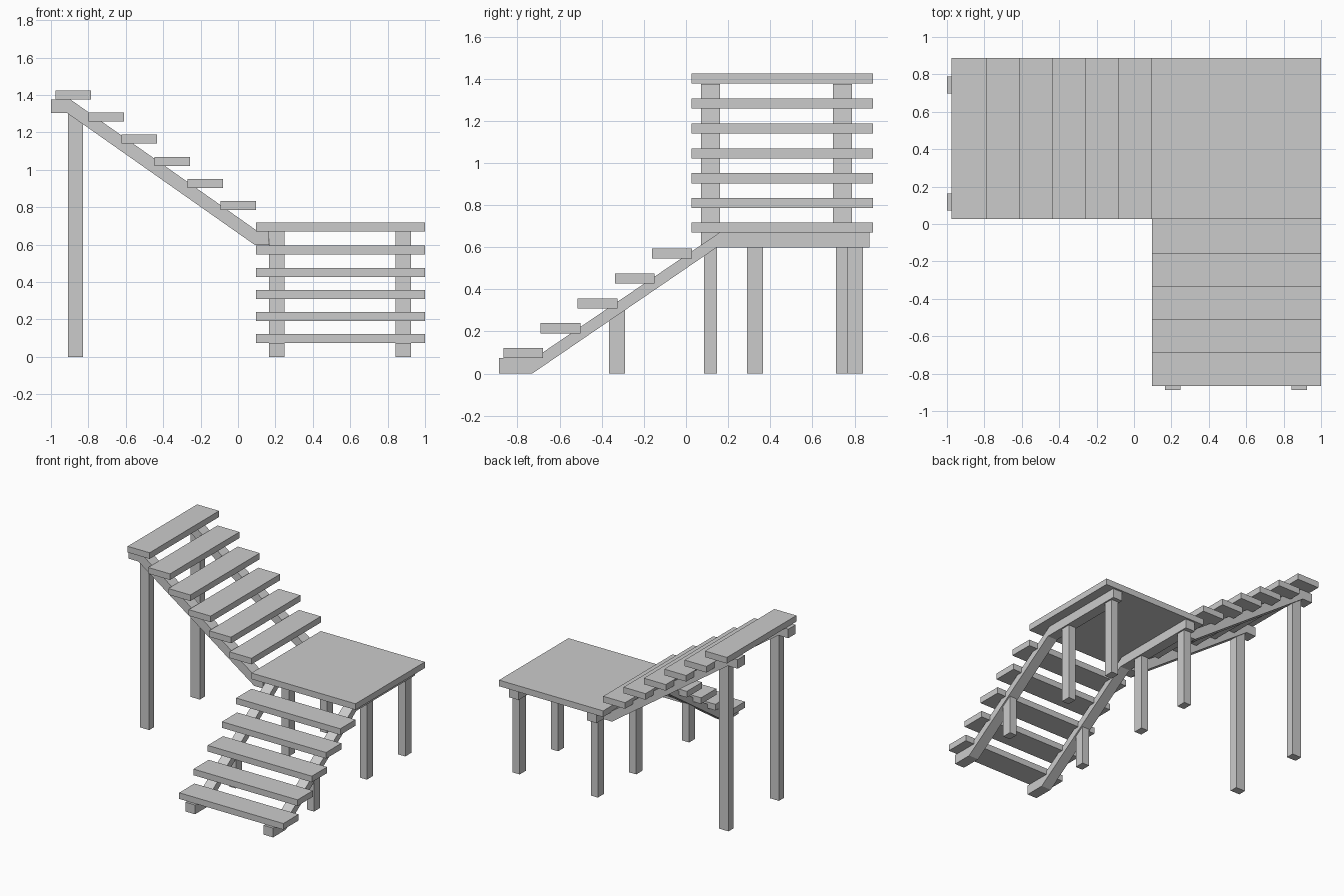
import bpy

if "Cube" in bpy.data.objects:
    bpy.data.objects.remove(bpy.data.objects["Cube"])


def prism(name, profile, place):
    """Extrude a 2D profile between two positions; place(k, a, b) gives each 3D point."""
    n = len(profile)
    verts = [place(k, a, b) for k in (0, 1) for a, b in profile]
    faces = [tuple(range(n)), tuple(range(2 * n - 1, n - 1, -1))]
    faces += [(i, i + n, (i + 1) % n + n, (i + 1) % n) for i in range(n)]
    mesh = bpy.data.meshes.new(name)
    mesh.from_pydata(verts, [], faces)
    import bmesh
    bm = bmesh.new()
    bm.from_mesh(mesh)
    bmesh.ops.recalc_face_normals(bm, faces=bm.faces)
    bm.to_mesh(mesh)
    bm.free()
    obj = bpy.data.objects.new(name, mesh)
    bpy.context.collection.objects.link(obj)
    return obj


def box(name, x, y, z):
    rect = [(x[0], y[0]), (x[1], y[0]), (x[1], y[1]), (x[0], y[1])]
    return prism(name, rect, lambda k, a, b: (a, b, z[k]))


LANDING_X = (0.097, 1.0)
LANDING_Y = (0.027, 0.887)
T = 0.048       # board thickness
RISE = 0.1182   # height between treads

# Landing platform
box("landing", LANDING_X, LANDING_Y, (0.67, 0.67 + T))

# Lower flight treads, climbing towards the back
for i in range(5):
    y = -0.867 + 0.1765 * i
    z = 0.073 + RISE * i
    box(f"lower_tread_{i + 1}", LANDING_X, (y, y + 0.189), (z, z + T))

# Upper flight treads, climbing towards the left
for i in range(6):
    x = 0.097 - 0.1765 * i
    z = 0.785 + RISE * i
    box(f"upper_tread_{i + 1}", (x - 0.19, x), LANDING_Y, (z, z + T))

# Lower stringers with flat foot and landing beam
lower = [(-0.887, 0), (-0.73, 0), (0.145, 0.598), (0.872, 0.598),
         (0.872, 0.67), (0.16, 0.67), (-0.72, 0.073), (-0.887, 0.073)]
for side, x0 in (("left", 0.165), ("right", 0.842)):
    prism(f"lower_stringer_{side}", lower,
          lambda k, a, b: (x0 + 0.083 * k, a, b))
    # Posts under the landing and the lower flight
    px = (x0 + 0.011, x0 + 0.072)
    box(f"landing_front_post_{side}", px, (0.29, 0.365), (0, 0.6))
    box(f"landing_back_post_{side}", px, (0.766, 0.841), (0, 0.6))
    box(f"lower_flight_post_{side}", px, (-0.365, -0.29), (0, 0.3))

# Upper stringers with flat ends, and their tall posts
upper = [(-1.0, 1.304), (-0.915, 1.304), (0.09, 0.598), (0.165, 0.598),
         (0.165, 0.67), (0.107, 0.67), (-0.895, 1.375), (-1.0, 1.375)]
for side, y0 in (("front", 0.072), ("back", 0.698)):
    prism(f"upper_stringer_{side}", upper,
          lambda k, a, b: (a, y0 + 0.09 * k, b))
    box(f"upper_post_{side}", (-0.91, -0.83),
        (y0 + 0.014, y0 + 0.076), (0, 1.303))
